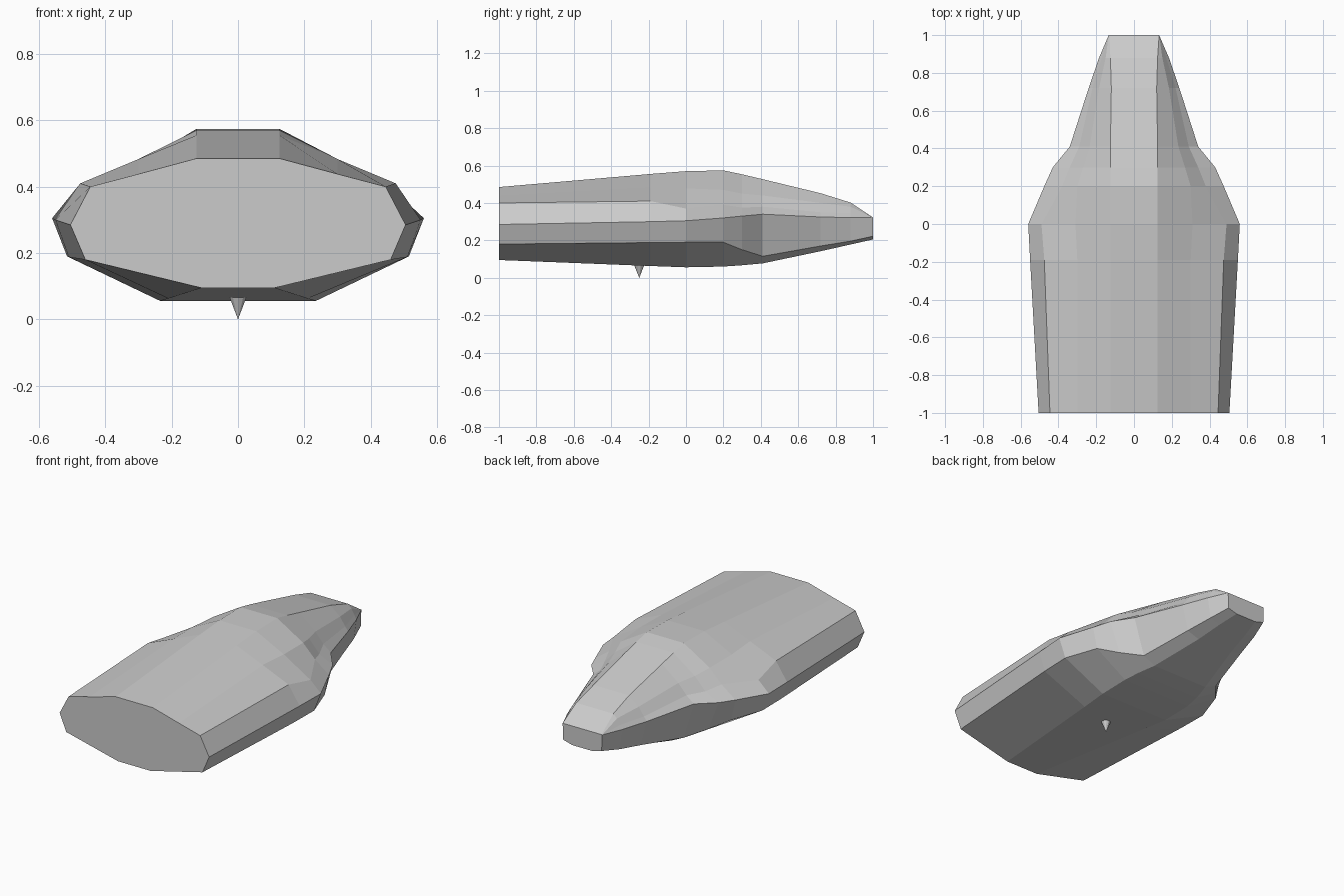
import bpy, bmesh, math

if "Cube" in bpy.data.objects:
    bpy.data.objects.remove(bpy.data.objects["Cube"])

# Hull cross-sections: y, then right-half outline (x, z) from keel to roof
SECTIONS = [
    (-1.00, [(.11, .095), (.46, .18), (.505, .285), (.445, .40), (.30, .438), (.125, .485)]),
    (-0.19, [(.21, .063), (.51, .188), (.55, .30), (.475, .41), (.30, .483), (.125, .555)]),
    (0.00, [(.235, .056), (.515, .19), (.56, .305), (.49, .37), (.31, .478), (.125, .57)]),
    (0.20, [(.235, .06), (.445, .19), (.475, .32), (.38, .39), (.30, .47), (.125, .574)]),
    (0.30, [(.22, .067), (.36, .15), (.43, .33), (.34, .375), (.27, .45), (.125, .553)]),
    (0.41, [(.19, .077), (.27, .115), (.34, .34), (.29, .38), (.235, .44), (.125, .527)]),
    (0.72, [(.12, .142), (.20, .17), (.24, .325), (.22, .35), (.185, .40), (.12, .452)]),
    (0.88, [(.095, .178), (.165, .196), (.185, .322), (.17, .345), (.15, .38), (.125, .402)]),
    (1.00, [(.07, .205), (.13, .222), (.135, .32), (.134, .321), (.133, .3215), (.13, .322)]),
]


def finish(bm, name):
    bmesh.ops.recalc_face_normals(bm, faces=bm.faces)
    mesh = bpy.data.meshes.new(name)
    bm.to_mesh(mesh)
    bm.free()
    obj = bpy.data.objects.new(name, mesh)
    bpy.context.collection.objects.link(obj)
    return obj


# Hull: loft mirrored rings along y and cap both ends
bm = bmesh.new()
rings = []
for y, half in SECTIONS:
    outline = half + [(-x, z) for x, z in reversed(half)]
    rings.append([bm.verts.new((x, y, z)) for x, z in outline])
for a, b in zip(rings, rings[1:]):
    n = len(a)
    for i in range(n):
        j = (i + 1) % n
        bm.faces.new((a[i], a[j], b[j], b[i]))
bm.faces.new(rings[0])
bm.faces.new(rings[-1])
bmesh.ops.remove_doubles(bm, verts=bm.verts, dist=0.004)
finish(bm, "hull")

# Spike under the hull, point down
bm = bmesh.new()
bmesh.ops.create_cone(bm, cap_ends=True, segments=10, radius1=0, radius2=.032, depth=.08)
bmesh.ops.remove_doubles(bm, verts=bm.verts, dist=0.0001)
bmesh.ops.translate(bm, verts=bm.verts, vec=(0, -.25, .04))
finish(bm, "belly_spike")
